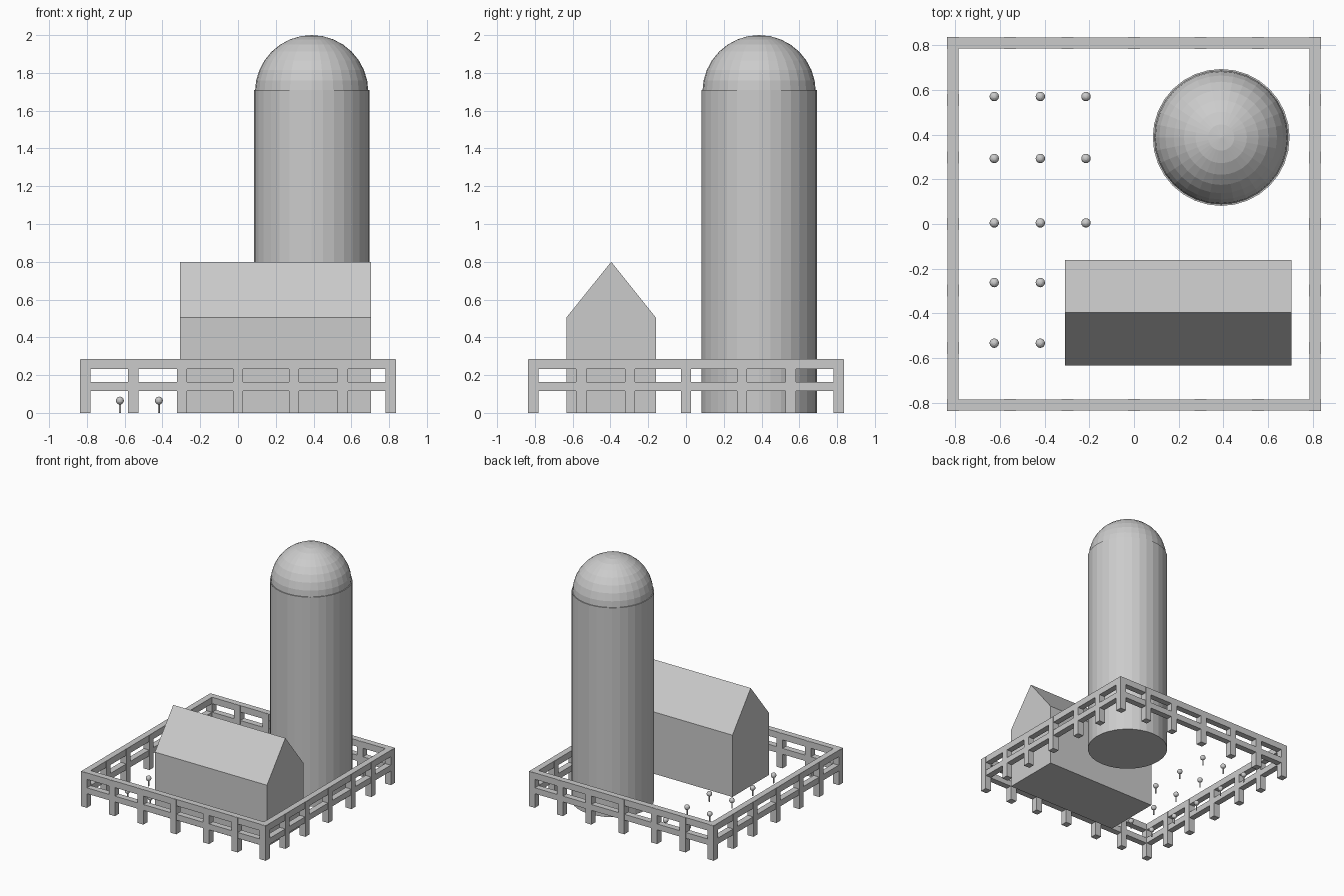
import bpy, bmesh, math
from mathutils import Matrix, Vector

cube = bpy.data.objects.get("Cube")
if cube:
    bpy.data.objects.remove(cube, do_unlink=True)

grey = bpy.data.materials.new("plain grey")
grey.use_nodes = True
COLOUR = (0.6, 0.6, 0.6, 1)
grey.diffuse_color = COLOUR
grey.node_tree.nodes["Principled BSDF"].inputs["Base Color"].default_value = COLOUR


def finish(name, bm):
    bmesh.ops.recalc_face_normals(bm, faces=bm.faces)
    mesh = bpy.data.meshes.new(name)
    bm.to_mesh(mesh)
    bm.free()
    mesh.materials.append(grey)
    obj = bpy.data.objects.new(name, mesh)
    bpy.context.collection.objects.link(obj)
    return obj


def add_box(bm, low, high):
    low, high = Vector(low), Vector(high)
    place = Matrix.Translation((low + high) / 2) @ Matrix.Diagonal((*(high - low), 1))
    bmesh.ops.create_cube(bm, size=1, matrix=place)


def add_cylinder(bm, x, y, radius, z0, z1, sides):
    bmesh.ops.create_cone(bm, cap_ends=True, segments=sides, radius1=radius, radius2=radius,
                          depth=z1 - z0, matrix=Matrix.Translation((x, y, (z0 + z1) / 2)))


# Barn: gable profile pushed along x
bm = bmesh.new()
gable = [(-0.633, 0), (-0.16, 0), (-0.16, 0.505), (-0.396, 0.8), (-0.633, 0.505)]
end = bm.faces.new([bm.verts.new((-0.308, y, z)) for y, z in gable])
side = bmesh.ops.extrude_face_region(bm, geom=[end], use_keep_orig=True)["geom"]
bmesh.ops.translate(bm, vec=(1.013, 0, 0), verts=[v for v in side if isinstance(v, bmesh.types.BMVert)])
finish("barn", bm)

# Silo: faceted drum with a slightly narrower dome
SILO = (0.39, 0.387)
bm = bmesh.new()
add_cylinder(bm, *SILO, 0.306, 0, 1.71, 32)
finish("silo_drum", bm)

bm = bmesh.new()
bmesh.ops.create_uvsphere(bm, u_segments=32, v_segments=16, radius=0.3,
                          matrix=Matrix.Translation((*SILO, 1.7)))
finish("silo_dome", bm)

# Fence rails: two square rings, each of four bars
OUT, IN = 0.834, 0.784
for name, z0, z1 in (("lower_rail", 0.115, 0.163), ("top_rail", 0.232, 0.285)):
    bm = bmesh.new()
    for a, b in ((-OUT, -IN), (IN, OUT)):
        add_box(bm, (-OUT, a, z0), (OUT, b, z1))
        add_box(bm, (a, -IN, z0), (b, IN, z1))
    finish(name, bm)

# Fence posts: corners plus evenly repeated posts on each side
bm = bmesh.new()
HALF, EDGE = 0.027, 0.809
for s in (-EDGE, EDGE):
    spots = [(s, -EDGE), (s, EDGE)]
    for t in (-0.555, -0.297, 0, 0.297, 0.555):
        spots += [(t, s), (s, t)]
    for x, y in spots:
        add_box(bm, (x - HALF, y - HALF, 0), (x + HALF, y + HALF, 0.283))
finish("fence_posts", bm)

# Crops: ball on a thin stalk, the third column is shorter beside the barn
stalks, heads = bmesh.new(), bmesh.new()
for row, y in enumerate((0.57, 0.293, 0.005, -0.262, -0.533)):
    for x in (-0.625, -0.419, -0.215)[:3 if row < 3 else 2]:
        add_cylinder(stalks, x, y, 0.005, 0, 0.06, 12)
        bmesh.ops.create_uvsphere(heads, u_segments=16, v_segments=8, radius=0.021,
                                  matrix=Matrix.Translation((x, y, 0.065)))
finish("crop_stalks", stalks)
finish("crop_heads", heads)
